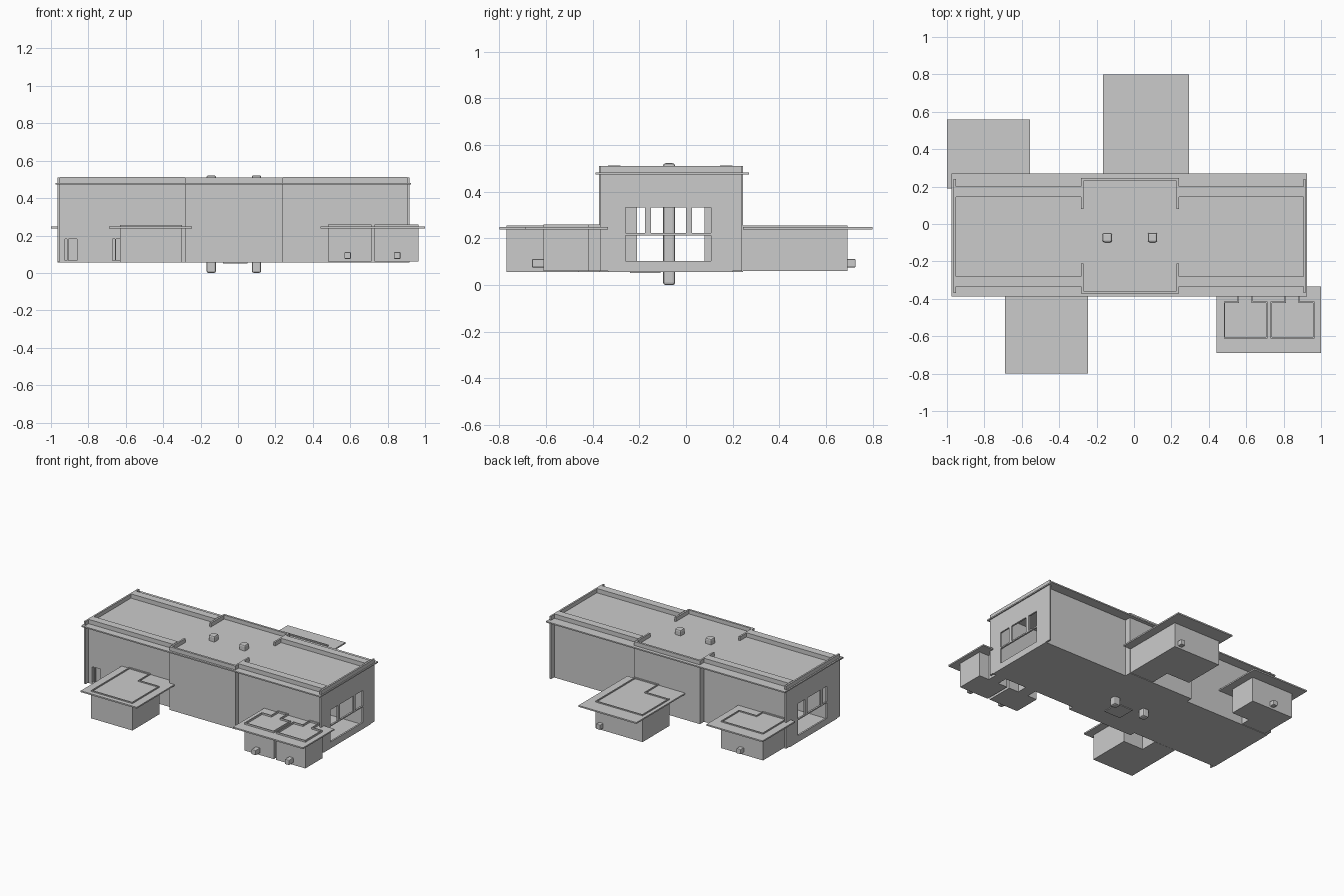
import bpy, bmesh

if "Cube" in bpy.data.objects:
    bpy.data.objects.remove(bpy.data.objects["Cube"])


def finish(name, bm):
    bmesh.ops.recalc_face_normals(bm, faces=bm.faces[:])
    me = bpy.data.meshes.new(name)
    bm.to_mesh(me)
    bm.free()
    ob = bpy.data.objects.new(name, me)
    bpy.context.collection.objects.link(ob)
    return ob


def add_box(bm, x0, x1, y0, y1, z0, z1):
    vs = bmesh.ops.create_cube(bm, size=1)["verts"]
    for v in vs:
        v.co.x = x1 if v.co.x > 0 else x0
        v.co.y = y1 if v.co.y > 0 else y0
        v.co.z = z1 if v.co.z > 0 else z0


def box(name, *d, bevel=0):
    bm = bmesh.new()
    add_box(bm, *d)
    ob = finish(name, bm)
    if bevel:
        m = ob.modifiers.new("bevel", "BEVEL")
        m.width, m.segments = bevel, 2
    return ob


def cut(target, holes):
    """Cut box-shaped openings through a wall."""
    bm = bmesh.new()
    for h in holes:
        add_box(bm, *h)
    c = finish("opening_cutter", bm)
    m = target.modifiers.new("openings", "BOOLEAN")
    m.operation, m.object, m.solver = "DIFFERENCE", c, "EXACT"
    c.hide_render = True
    c.hide_viewport = True


def annex(name, outline, z0, z1, canopy_z=0.248):
    """Room with a footprint outline and a low rim standing above its canopy."""
    bm = bmesh.new()
    f = bm.faces.new([bm.verts.new((x, y, z0)) for x, y in outline])
    ext = bmesh.ops.extrude_face_region(bm, geom=[f])["geom"]
    for v in ext:
        if isinstance(v, bmesh.types.BMVert):
            v.co.z = z1
    bmesh.ops.recalc_face_normals(bm, faces=bm.faces[:])
    top = [g for g in ext if isinstance(g, bmesh.types.BMFace)][0]
    bmesh.ops.inset_region(bm, faces=[top], thickness=0.01)
    low = bmesh.ops.extrude_face_region(bm, geom=[top])["geom"]
    for v in low:
        if isinstance(v, bmesh.types.BMVert):
            v.co.z = canopy_z - 0.002
    if top.is_valid:
        bmesh.ops.delete(bm, geom=[top], context="FACES")
    finish(name, bm)


# Main block dimensions
L, R = -0.965, 0.917           # ends
ML, MR = -0.283, 0.24          # projecting middle bay
F, B = -0.335, 0.20            # wing walls
MF, MB = -0.372, 0.245         # middle bay walls
Z0, Z1 = 0.06, 0.51
T = 0.055                      # wing wall thickness

# Floor and roof deck with eave
box("wing_floor", L, R, F, B, Z0 - 0.004, Z0 + 0.006)
box("middle_floor", ML, MR, MF, MB, Z0 - 0.004, Z0 + 0.006)
box("roof_eave", -0.975, 0.925, -0.387, 0.27, 0.473, 0.482)

# Wing walls, rising above the deck as parapets
front_left = None
for side, x0, x1 in (("left", L + 0.012, ML), ("right", MR, R - 0.012)):
    w = box(side + "_wing_front_wall", x0, x1, F, F + T, Z0, 0.513)
    if side == "left":
        front_left = w
    box(side + "_wing_back_wall", x0, x1, B - T, B, Z0, 0.513)

# Front doors of the left wing: opening, leaf and frame bar
doors = [(-0.925, -0.86), (-0.67, -0.605)]
cut(front_left, [(a, b, F - 0.02, F + 0.02, 0.065, 0.18) for a, b in doors])
for i, (a, b) in enumerate(doors):
    box("door_bar_%d" % i, a + 0.012, a + 0.018, F + 0.005, F + 0.02, 0.065, 0.18)

# Middle bay walls and parapet returns
box("middle_front_wall", ML, MR, MF, MF + 0.015, Z0, Z1)
box("middle_back_wall", ML, MR, MB - 0.015, MB, Z0, Z1)
for x in (ML, MR - 0.012):
    box("front_return", x, x + 0.012, MF, -0.21, Z0, Z1)
    box("back_return", x, x + 0.012, 0.08, MB, Z0, Z1)

# End walls with windows, projecting as fins past the wing walls
for name, x0, y0 in (("left_end_wall", L, -0.22), ("right_end_wall", R - 0.012, -0.26)):
    wall = box(name, x0, x0 + 0.012, MF + 0.004, MB - 0.005, Z0, Z1)
    a, b = x0 - 0.05, x0 + 0.06
    cut(wall, [(a, b, y0, -0.175, 0.222, 0.333),
               (a, b, -0.15, 0.0, 0.222, 0.333),
               (a, b, 0.026, 0.107, 0.222, 0.333),
               (a, b, y0, 0.107, 0.103, 0.213)])

# Columns running from the ground through the roof
for x in (-0.143, 0.099):
    box("column", x - 0.025, x + 0.025, -0.098, -0.047, 0, 0.522, bevel=0.01)
box("floor_hatch", -0.08, 0.05, -0.24, -0.11, 0.051, 0.057)

# Canopies
CZ = (0.238, 0.248)
box("front_left_canopy", -0.69, -0.245, -0.80, F, *CZ)
box("front_right_canopy", 0.442, 1.0, -0.69, F, *CZ)
box("back_left_canopy", -1.0, -0.555, B - 0.01, 0.56, *CZ)
box("back_middle_canopy", -0.165, 0.295, MB, 0.80, *CZ)

# Annex rooms
annex("front_left_room", [(-0.63, F), (-0.63, -0.77), (-0.30, -0.77),
                          (-0.30, -0.46), (-0.46, -0.46), (-0.46, F)], 0.055, 0.256)
annex("back_middle_room", [(0.235, MB), (0.235, 0.693), (-0.14, 0.693),
                           (-0.14, 0.39), (0.045, 0.39), (0.045, MB)], Z0, 0.256)
annex("back_left_room", [(-0.945, B), (-0.75, B), (-0.75, 0.27),
                         (-0.61, 0.27), (-0.61, 0.475), (-0.945, 0.475)], Z0, 0.256)
for i, x in enumerate((0.48, 0.731)):
    annex("front_right_room_%d" % i,
          [(x, -0.612), (x + 0.233, -0.612), (x + 0.233, -0.415), (x + 0.155, -0.415),
           (x + 0.155, F), (x + 0.074, F), (x + 0.074, -0.415), (x, -0.415)], Z0, 0.26)

# Small vent boxes on the annex walls
for x, y0, y1 in ((0.586, -0.66, -0.605), (0.851, -0.66, -0.605),
                  (0.19, 0.69, 0.727), (-0.775, 0.47, 0.51)):
    box("vent_box", x - 0.017, x + 0.017, y0, y1, 0.075, 0.111, bevel=0.004)
